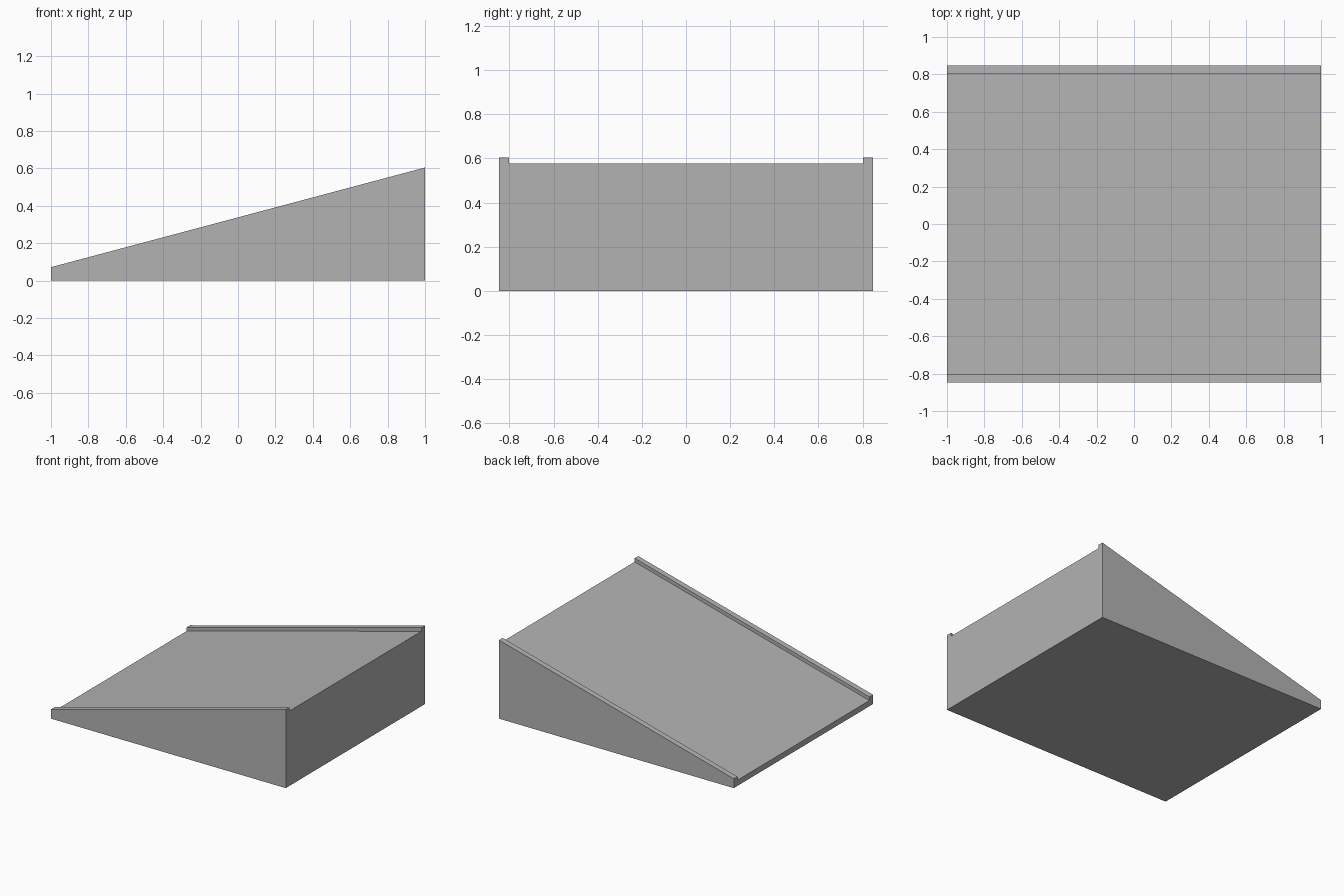
import bpy
import bmesh

cube = bpy.data.objects.get("Cube")
if cube:
    bpy.data.objects.remove(cube, do_unlink=True)

HALF_LENGTH, HALF_WIDTH, DECK_HALF = 1.0, 0.847, 0.803
LOW_TOP, HIGH_TOP, CURB = 0.072, 0.605, 0.028

grey = bpy.data.materials.new("plain grey")
grey.use_nodes = True
grey.diffuse_color = (0.45, 0.45, 0.45, 1)
grey.node_tree.nodes["Principled BSDF"].inputs["Base Color"].default_value = grey.diffuse_color


def section(bm, x, top):
    """Cross-section of the ramp: flat base, sunken deck, a curb on each side."""
    half = [(HALF_WIDTH, 0), (HALF_WIDTH, top), (DECK_HALF, top), (DECK_HALF, top - CURB)]
    outline = half + [(-y, z) for y, z in reversed(half)]
    return [bm.verts.new((x, y, z)) for y, z in outline]


# Sloping ramp with curbs, lofted from the low end to the high end
bm = bmesh.new()
low = section(bm, -HALF_LENGTH, LOW_TOP)
high = section(bm, HALF_LENGTH, HIGH_TOP)
bm.faces.new(low)
bm.faces.new(high)
for i in range(len(low)):
    j = (i + 1) % len(low)
    bm.faces.new((low[i], low[j], high[j], high[i]))
bmesh.ops.recalc_face_normals(bm, faces=bm.faces[:])

mesh = bpy.data.meshes.new("curbed_ramp")
bm.to_mesh(mesh)
bm.free()
mesh.materials.append(grey)
ramp = bpy.data.objects.new("curbed_ramp", mesh)
bpy.context.collection.objects.link(ramp)
